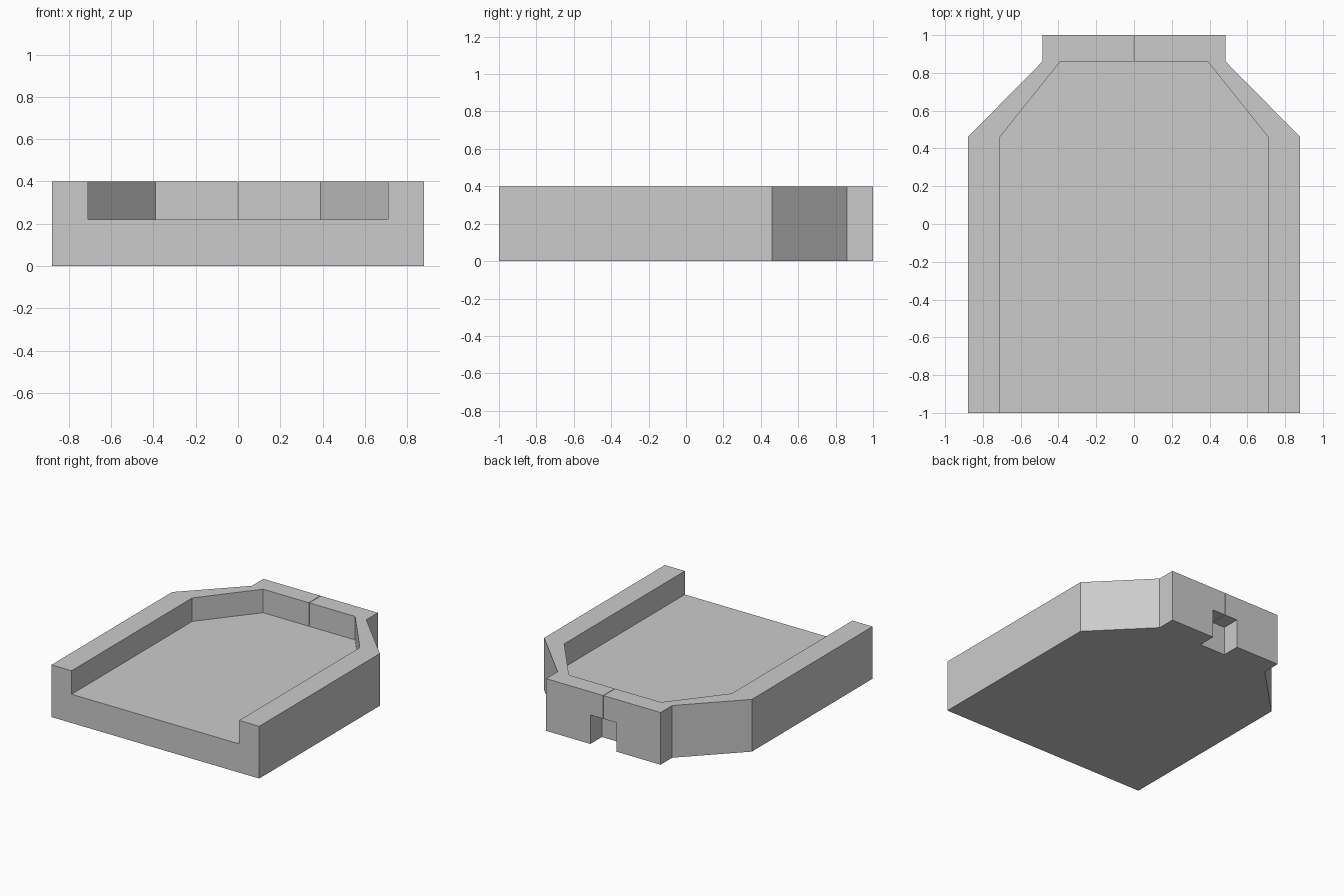
import bpy
import bmesh

cube = bpy.data.objects.get("Cube")
if cube:
    bpy.data.objects.remove(cube, do_unlink=True)

grey = bpy.data.materials.new("plain grey")
grey.use_nodes = True
colour = (0.6, 0.6, 0.6, 1)
grey.diffuse_color = colour
grey.node_tree.nodes["Principled BSDF"].inputs["Base Color"].default_value = colour


def prism(name, half, z0, z1):
    """Extrude a plan outline, given as its +x half, between two heights."""
    outline = half + [(-x, y) for x, y in reversed(half)]
    bm = bmesh.new()
    face = bm.faces.new([bm.verts.new((x, y, z0)) for x, y in outline])
    top = bmesh.ops.extrude_face_region(bm, geom=[face])["geom"]
    bmesh.ops.translate(bm, vec=(0, 0, z1 - z0),
                        verts=[v for v in top if isinstance(v, bmesh.types.BMVert)])
    bmesh.ops.recalc_face_normals(bm, faces=bm.faces)
    mesh = bpy.data.meshes.new(name)
    bm.to_mesh(mesh)
    bm.free()
    mesh.materials.append(grey)
    obj = bpy.data.objects.new(name, mesh)
    bpy.context.collection.objects.link(obj)
    return obj


def cut(body, cutter):
    """Subtract a cutter from the body, then discard it."""
    cutter.hide_render = True
    mod = body.modifiers.new(cutter.name, "BOOLEAN")
    mod.operation = "DIFFERENCE"
    mod.solver = "EXACT"
    mod.object = cutter
    bpy.context.view_layer.objects.active = body
    bpy.ops.object.modifier_apply(modifier=mod.name)
    bpy.data.objects.remove(cutter, do_unlink=True)


# Body: wide block, chamfered to a narrow neck at the back
tray = prism("tray_body", [(0.88, -1), (0.88, 0.46), (0.485, 0.86), (0.485, 1)], 0, 0.4)

# Pocket open at the front, leaving a floor and a rim
cut(tray, prism("pocket", [(0.71, -1.2), (0.71, 0.46), (0.39, 0.86)], 0.22, 0.6))

# Square notch under the back wall
cut(tray, prism("back_notch", [(0.11, 0.861), (0.11, 1.2)], -0.2, 0.222))

# Hairline slit through the back wall, down to the notch
cut(tray, prism("back_slit", [(0.002, 0.8), (0.002, 1.2)], 0.2205, 0.6))
